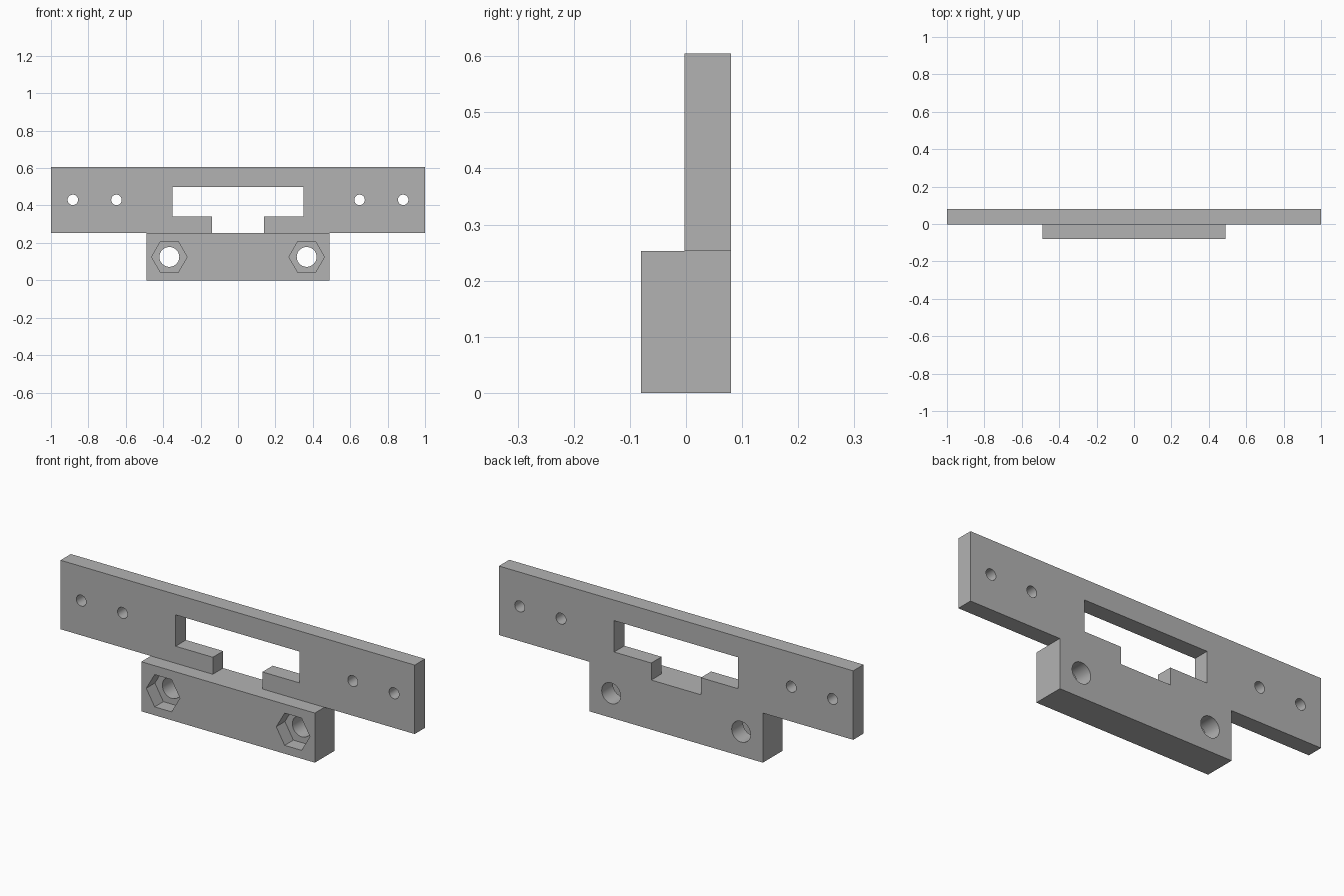
import bpy, bmesh, math

if "Cube" in bpy.data.objects:
    bpy.data.objects.remove(bpy.data.objects["Cube"], do_unlink=True)

BACK, FRONT, STEP = 0.08, -0.08, -0.003   # depths of back, block front, plate front
LEDGE, TOP = 0.253, 0.605                 # heights of block top and plate top
BOLT_Z, SCREW_Z = 0.125, 0.43

grey = bpy.data.materials.new("plain grey")
grey.use_nodes = True
colour = (0.45, 0.45, 0.45, 1)
grey.diffuse_color = colour
grey.node_tree.nodes["Principled BSDF"].inputs["Base Color"].default_value = colour


def prism(name, outline, y0, y1):
    """Extrude an x-z outline from y0 to y1."""
    bm = bmesh.new()
    face = bm.faces.new([bm.verts.new((x, y0, z)) for x, z in outline])
    new = bmesh.ops.extrude_face_region(bm, geom=[face])["geom"]
    bmesh.ops.translate(bm, vec=(0, y1 - y0, 0),
                        verts=[v for v in new if isinstance(v, bmesh.types.BMVert)])
    bmesh.ops.recalc_face_normals(bm, faces=bm.faces)
    mesh = bpy.data.meshes.new(name)
    bm.to_mesh(mesh)
    bm.free()
    mesh.materials.append(grey)
    obj = bpy.data.objects.new(name, mesh)
    bpy.context.collection.objects.link(obj)
    return obj


def mirrored(half):
    """Complete a right-hand outline with its mirror image."""
    return half + [(-x, z) for x, z in reversed(half)]


def ring(x, z, radius, sides):
    return [(x + radius * math.cos(math.tau * i / sides),
             z + radius * math.sin(math.tau * i / sides)) for i in range(sides)]


# T-shaped bracket: wide plate above a thick block
bracket = prism("mounting_bracket", mirrored(
    [(0.49, 0), (0.49, LEDGE), (1, LEDGE), (1, TOP)]), FRONT, BACK)

# Front step that thins the upper plate
cutters = [prism("step_cutter", mirrored([(1.1, LEDGE), (1.1, 0.8)]), -0.2, STEP)]
# Window with the narrow notch beneath it
cutters.append(prism("window_cutter", mirrored(
    [(0.14, LEDGE), (0.14, 0.34), (0.35, 0.34), (0.35, 0.5)]), -0.1, 0.2))

for side in (-1, 1):
    # Screw holes in the plate
    for x in (0.65, 0.883):
        cutters.append(prism("screw_hole_cutter", ring(side * x, SCREW_Z, 0.028, 32), -0.2, 0.2))
    # Bolt holes with hexagonal nut pockets in the block
    cutters.append(prism("bolt_hole_cutter", ring(side * 0.367, BOLT_Z, 0.053, 48), -0.2, 0.2))
    cutters.append(prism("nut_pocket_cutter", ring(side * 0.367, BOLT_Z, 0.095, 6), -0.2, FRONT + 0.07))

for cutter in cutters:
    cutter.hide_render = True
    cutter.hide_viewport = True
    cut = bracket.modifiers.new(cutter.name, "BOOLEAN")
    cut.operation = "DIFFERENCE"
    cut.solver = "EXACT"
    cut.object = cutter

# Bake the cuts, then drop the helpers
bpy.context.view_layer.update()
bpy.context.view_layer.objects.active = bracket
bracket.select_set(True)
for name in [m.name for m in bracket.modifiers]:
    bpy.ops.object.modifier_apply(modifier=name)
for cutter in cutters:
    bpy.data.objects.remove(cutter, do_unlink=True)
bpy.ops.object.shade_smooth_by_angle(angle=math.radians(30))
